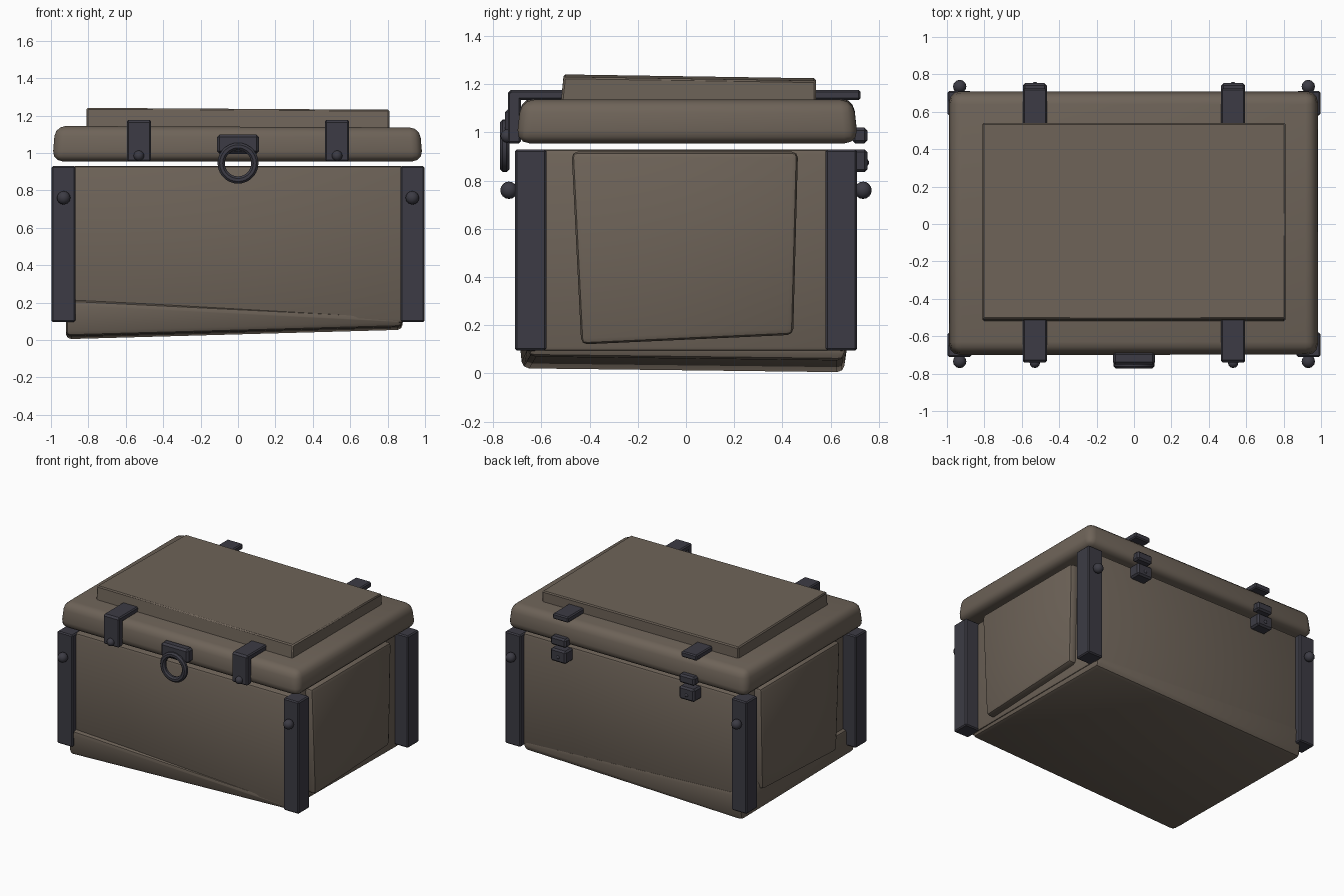
import bpy, bmesh, math
from mathutils import Vector

cube = bpy.data.objects.get("Cube")
if cube:
    bpy.data.objects.remove(cube, do_unlink=True)


def material(name, rgb):
    m = bpy.data.materials.new(name)
    m.use_nodes = True
    m.diffuse_color = (*rgb, 1)
    bsdf = m.node_tree.nodes["Principled BSDF"]
    bsdf.inputs["Base Color"].default_value = (*rgb, 1)
    bsdf.inputs["Roughness"].default_value = 0.8
    return m


WOOD = material("weathered brown wood", (0.155, 0.125, 0.098))
IRON = material("dark blue iron", (0.045, 0.044, 0.058))


def finish(bm, name, mat, bevel=0, segments=1, smooth=True):
    """Turn a bmesh into a named, bevelled object."""
    bmesh.ops.recalc_face_normals(bm, faces=bm.faces)
    if bevel:
        bmesh.ops.bevel(bm, geom=bm.edges[:], offset=bevel, segments=segments,
                        profile=0.5, affect='EDGES', clamp_overlap=True)
    mesh = bpy.data.meshes.new(name)
    bm.to_mesh(mesh)
    bm.free()
    mesh.materials.append(mat)
    ob = bpy.data.objects.new(name, mesh)
    bpy.context.collection.objects.link(ob)
    if smooth:
        bpy.ops.object.select_all(action='DESELECT')
        ob.select_set(True)
        bpy.context.view_layer.objects.active = ob
        bpy.ops.object.shade_smooth_by_angle(angle=math.radians(35))
    return ob


def block(name, xs, ys, zs, mat, bevel=0.008, segments=1, warp=None):
    """Box between limits; warp shifts each corner by its signs."""
    bm = bmesh.new()
    bmesh.ops.create_cube(bm, size=2)
    for v in bm.verts:
        sx, sy, sz = v.co
        pick = [lim[int(s > 0)] for lim, s in zip((xs, ys, zs), v.co)]
        v.co = Vector(pick) + (Vector(warp(sx, sy, sz)) if warp else Vector())
    return finish(bm, name, mat, bevel, segments)


def rivet(name, x, y, z, r):
    bm = bmesh.new()
    bmesh.ops.create_uvsphere(bm, u_segments=12, v_segments=8, radius=r)
    for v in bm.verts:
        v.co += Vector((x, y, z))
    return finish(bm, name, IRON)


# Crooked foot slab and main chest body
block("base_slab", (-0.92, 0.88), (-0.665, 0.655), (0.037, 0.17), WOOD, 0.035, 2,
      lambda x, y, z: (0, 0.015 * x * (y < 0) + 0.02 * y * (z > 0),
                       0.025 * x - 0.008 * y if z < 0 else -0.045 * x))
block("body", (-0.89, 0.89), (-0.665, 0.665), (0.11, 0.93), WOOD, 0.02, 2,
      lambda x, y, z: (0, 0, -0.02 * x if z < 0 else 0))

# Raised side panels
for side, label in ((-1, "right"), (1, "left")):
    block(label + "_side_panel", sorted((side * 0.86, side * 0.945)),
          (-0.455, 0.455), (0.14, 0.92), WOOD, 0.025, 2,
          lambda x, y, z: (0, -0.02 * z * (y < 0) + 0.01 * z * (y > 0), 0.02 * y * (z < 0)))

# Rounded lid with a tilted top board
block("lid", (-0.985, 0.98), (-0.695, 0.705), (0.955, 1.14), WOOD, 0.055, 3,
      lambda x, y, z: (-0.008 * x * z, -0.01 * y * z, -0.004 * x * (z > 0)))
block("lid_top_board", (-0.81, 0.81), (-0.52, 0.54), (1.12, 1.228), WOOD, 0.008, 1,
      lambda x, y, z: (0, -0.012 * y * (z > 0) * (y < 0), (-0.005 * x - 0.008 * y) * (z > 0)))

# Corner posts with their rivets
for sx, sx_name in ((-1, "right"), (1, "left")):
    for sy, sy_name in ((-1, "front"), (1, "back")):
        tag = sy_name + "_" + sx_name
        block(tag + "_corner_post", sorted((sx * 0.87, sx * 0.997)),
              sorted((sy * 0.58, sy * 0.71)), (0.095, 0.93), IRON)
        rivet(tag + "_post_rivet", sx * 0.932, sy * 0.735, 0.76, 0.036)

# Lid straps, front hooks and back hinges
for sx, label in ((-1, "right"), (1, "left")):
    xs = (sx * 0.53 - 0.064, sx * 0.53 + 0.064)
    block(label + "_strap_top", xs, (-0.735, 0.725), (1.135, 1.177), IRON)
    block(label + "_strap_front", xs, (-0.74, -0.685), (0.955, 1.172), IRON)
    rivet(label + "_strap_rivet", sx * 0.53, -0.742, 0.985, 0.028)
    block(label + "_hinge_upper", xs, (0.69, 0.753), (0.955, 1.02), IRON, 0.012)
    block(label + "_hinge_lower", xs, (0.66, 0.753), (0.835, 0.93), IRON, 0.012)
    rivet(label + "_hinge_rivet", sx * 0.53, 0.744, 0.875, 0.016)

# Clasp plate and hanging ring
block("clasp_plate", (-0.113, 0.113), (-0.752, -0.685), (0.995, 1.098), IRON, 0.014)
bm = bmesh.new()
COUNT = 28
loops = []
for i in range(COUNT):
    a = math.tau * i / COUNT
    section = []
    for j in range(8):
        b = math.tau * (j + 0.5) / 8
        r = 0.09 + 0.021 * math.cos(b)
        section.append(bm.verts.new((r * math.cos(a), -0.753 + 0.021 * math.sin(b),
                                     0.945 + r * math.sin(a))))
    loops.append(section)
for i in range(COUNT):
    p, q = loops[i], loops[(i + 1) % COUNT]
    for j in range(8):
        k = (j + 1) % 8
        bm.faces.new((p[j], p[k], q[k], q[j]))
finish(bm, "clasp_ring", IRON)
